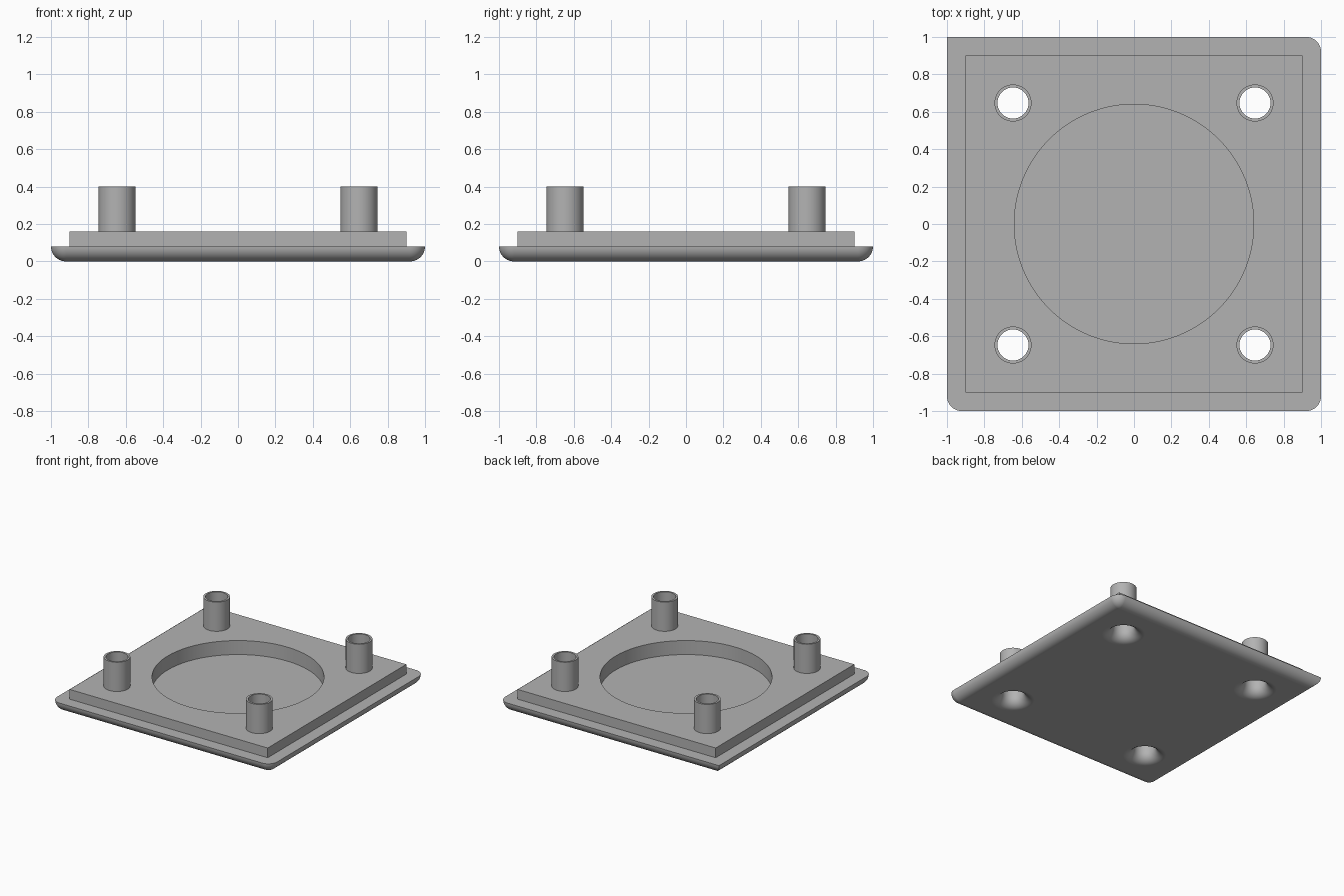
import bpy
import math

if "Cube" in bpy.data.objects:
    bpy.data.objects.remove(bpy.data.objects["Cube"], do_unlink=True)

PLATE_TOP, PAD_TOP, BOSS_TOP = 0.08, 0.16, 0.40
FILLET = 0.08
HOLE_R, BOSS_R, HOLE_POS = 0.083, 0.099, 0.647
RECESS_R, RECESS_FLOOR = 0.64, 0.045
PAD_HALF = 0.90

grey = bpy.data.materials.new("plain grey")
grey.use_nodes = True
colour = (0.45, 0.45, 0.45, 1)
grey.diffuse_color = colour
grey.node_tree.nodes["Principled BSDF"].inputs["Base Color"].default_value = colour


def add_mesh(name, verts, faces):
    mesh = bpy.data.meshes.new(name)
    mesh.from_pydata(verts, [], faces)
    mesh.validate()
    mesh.materials.append(grey)
    obj = bpy.data.objects.new(name, mesh)
    bpy.context.collection.objects.link(obj)
    return obj


def loft(name, rings, closed=False):
    """Skin a stack of equal rings; cap the ends or join last to first."""
    n, count = len(rings[0]), len(rings)
    verts = [p for ring in rings for p in ring]
    faces = []
    for k in range(count if closed else count - 1):
        a, b = k * n, (k + 1) % count * n
        faces += [(a + i, a + (i + 1) % n, b + (i + 1) % n, b + i) for i in range(n)]
    if not closed:
        faces += [tuple(reversed(range(n))), tuple(range((count - 1) * n, count * n))]
    return add_mesh(name, verts, faces)


def circle(r, z, x=0, y=0, n=64):
    return [(x + r * math.cos(math.tau * i / n), y + r * math.sin(math.tau * i / n), z)
            for i in range(n)]


def plate_ring(inset, z, steps=10):
    """Square outline with three round corners and one sharp corner."""
    pts = []
    for q, (sx, sy) in enumerate([(1, 1), (-1, 1), (-1, -1), (1, -1)]):
        sharp = (sx, sy) == (-1, 1)
        # a hair of radius keeps the sharp corner's points distinct
        r = 0.001 if sharp else max(FILLET - inset, 0.001)
        c = 1 - inset - r
        for i in range(steps + 1):
            a = math.pi / 2 * (q + i / steps)
            pts.append((sx * c + r * math.cos(a), sy * c + r * math.sin(a), z))
    return pts


def cut(obj, cutters):
    for cutter in cutters:
        mod = obj.modifiers.new("cut", 'BOOLEAN')
        mod.operation, mod.solver, mod.object = 'DIFFERENCE', 'EXACT', cutter
    bpy.context.view_layer.update()
    result = bpy.data.meshes.new_from_object(
        obj.evaluated_get(bpy.context.evaluated_depsgraph_get()))
    obj.modifiers.clear()
    obj.data = result


def finish(obj):
    obj.data.shade_smooth()
    obj.data.set_sharp_from_angle(angle=math.radians(30))
    mod = obj.modifiers.new("flat face normals", 'WEIGHTED_NORMAL')
    mod.keep_sharp = True


# Base plate, rounded along its lower edge
arc = [math.pi / 2 * i / 10 for i in range(11)]
plate = loft("base_plate", [plate_ring(FILLET * (1 - math.sin(a)), FILLET * (1 - math.cos(a)))
                            for a in arc])

# Raised square pad
pad = loft("raised_pad", [[(sx * PAD_HALF, sy * PAD_HALF, z)
                           for sx, sy in [(1, 1), (-1, 1), (-1, -1), (1, -1)]]
                          for z in (PLATE_TOP, PAD_TOP)])

# Cutters: round recess and four holes that flare out at the bottom
cutters = [loft("recess_cutter", [circle(RECESS_R, RECESS_FLOOR, n=128),
                                  circle(RECESS_R, 0.3, n=128)])]
corners = [(sx * HOLE_POS, sy * HOLE_POS) for sx in (-1, 1) for sy in (-1, 1)]
for x, y in corners:
    flare = [circle(HOLE_R + FILLET * (1 - math.sin(a)), FILLET * (1 - math.cos(a)), x, y)
             for a in arc]
    rings = [circle(HOLE_R + FILLET, -0.05, x, y)] + flare + [circle(HOLE_R, 0.5, x, y)]
    cutters.append(loft("hole_cutter", rings))

for obj in (plate, pad):
    cut(obj, cutters)
    finish(obj)
for cutter in cutters:
    bpy.data.objects.remove(cutter, do_unlink=True)

# Hollow screw bosses
for (x, y), side in zip(corners, ("front_right", "back_right", "front_left", "back_left")):
    section = [(HOLE_R, PAD_TOP), (BOSS_R, PAD_TOP), (BOSS_R, BOSS_TOP), (HOLE_R, BOSS_TOP)]
    finish(loft("boss_" + side, [circle(r, z, x, y) for r, z in section], closed=True))
